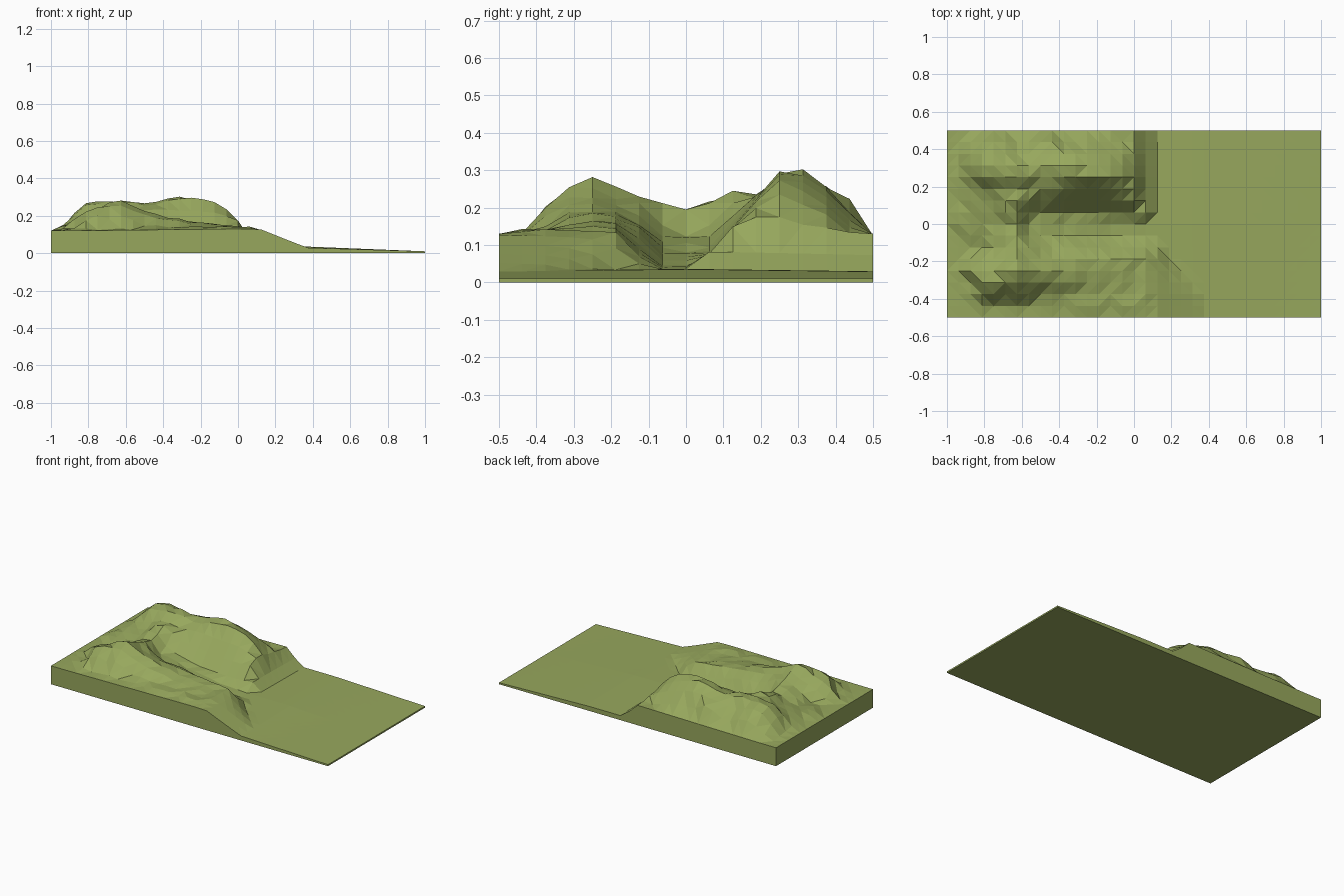
import bpy, bmesh, random
from mathutils import Vector

if "Cube" in bpy.data.objects:
    bpy.data.objects.remove(bpy.data.objects["Cube"])

random.seed(4)
NX, NY = 32, 16          # terrain grid cells

# Ridge lines with their fall-off width to the front and back: (x, y, height) points
RIDGES = [
    ([(-.76, .31, .285), (-.62, .28, .28), (-.45, .29, .275), (-.27, .28, .32),
      (-.17, .26, .28), (-.08, .21, .18), (0, .25, .13)], .20, .19),
    ([(-.62, .28, .26), (-.64, .12, .235), (-.62, 0, .21), (-.62, -.1, .215), (-.64, -.25, .28)], .18, .18),
    ([(-.76, -.30, .26), (-.64, -.26, .28), (-.42, -.27, .2), (-.2, -.23, .155), (0, -.2, .13)], .12, .17),
    ([(-.45, .28, .27), (-.45, .44, .235)], .12, .12),
    ([(-.76, .31, .28), (-.85, .18, .18), (-.86, .0, .15)], .11, .11),
]
RAVINE = [(.4, -.04, .03), (.1, -.04, .035), (-.1, -.02, .045), (-.33, 0, .08), (-.5, 0, .12)]


def lerp_table(t, table):
    for (a, va), (b, vb) in zip(table, table[1:]):
        if t <= b:
            k = max(0, min(1, (t - a) / (b - a)))
            return va + (vb - va) * k
    return table[-1][1]


def nearest(x, y, path):
    """Yield distance to, height at and y of the closest point on each segment."""
    p = Vector((x, y))
    for a, b in zip(path, path[1:]):
        a2, b2 = Vector(a[:2]), Vector(b[:2])
        d = b2 - a2
        t = max(0, min(1, (p - a2).dot(d) / d.length_squared))
        q = a2 + d * t
        yield (p - q).length, a[2] + (b[2] - a[2]) * t, q.y


def height(x, y):
    # plain and plateau with its escarpment
    low = lerp_table(x, [(-1, .036), (.35, .036), (1, .01)])
    low -= max(0, low - .01) * .5 * abs(y)
    top = lerp_table(y, [(-.5, .12), (-.2, .10), (-.1, 0), (.05, 0), (.5, 0)])
    foot = lerp_table(y, [(-.5, .37), (-.35, .35), (-.27, .28), (-.2, .19), (-.1, .13), (.5, .11)])
    k = max(0, min(1, (x - top) / (foot - top)))
    plateau = .12 + .01 * max(0, 1 - abs(x) / .9)
    z = plateau + (low - plateau) * k
    # hills
    if abs(y) < .49 and x > -.99 and k < .5:
        hill = 0
        for path, front, back in RIDGES:
            for d, h, qy in nearest(x, y, path):
                f = max(0, 1 - d / (front if y < qy else back))
                f = f * (1.6 - .6 * f)
                hill = max(hill, (h - plateau) * min(1, f))
        z += hill * random.uniform(.9, 1.03) * (1 - k)
        if x > -.95 and k == 0:
            z += random.uniform(0, .015)
    # ravine cuts down into the bowl
    cap = min(h + 1.15 * max(0, d - .06) for d, h, _ in nearest(x, y, RAVINE))
    return max(low, min(z, cap)) if x < .4 else z


# Terrain block: height grid on top, flat underside, vertical sides
bm = bmesh.new()
grid = [[bm.verts.new((x, y, height(x, y)))
         for y in (j / NY - .5 for j in range(NY + 1))]
        for x in (2 * i / NX - 1 for i in range(NX + 1))]
for i in range(NX):
    for j in range(NY):
        bm.faces.new((grid[i][j], grid[i + 1][j], grid[i + 1][j + 1], grid[i][j + 1]))
bmesh.ops.triangulate(bm, faces=bm.faces[:], quad_method='SHORT_EDGE')

rim = ([grid[i][0] for i in range(NX)] + [grid[NX][j] for j in range(NY)]
       + [grid[i][NY] for i in range(NX, 0, -1)] + [grid[0][j] for j in range(NY, 0, -1)])
base = [bm.verts.new((v.co.x, v.co.y, 0)) for v in rim]
for n in range(len(rim)):
    m = (n + 1) % len(rim)
    bm.faces.new((base[n], base[m], rim[m], rim[n]))
bm.faces.new(base[::-1])
bmesh.ops.recalc_face_normals(bm, faces=bm.faces[:])

mesh = bpy.data.meshes.new("terrain")
bm.to_mesh(mesh)
bm.free()
terrain = bpy.data.objects.new("terrain", mesh)
bpy.context.collection.objects.link(terrain)

# Grass colour
grass = bpy.data.materials.new("grass")
grass.diffuse_color = (.31, .39, .11, 1)
grass.use_nodes = True
grass.node_tree.nodes["Principled BSDF"].inputs["Base Color"].default_value = grass.diffuse_color
mesh.materials.append(grass)
